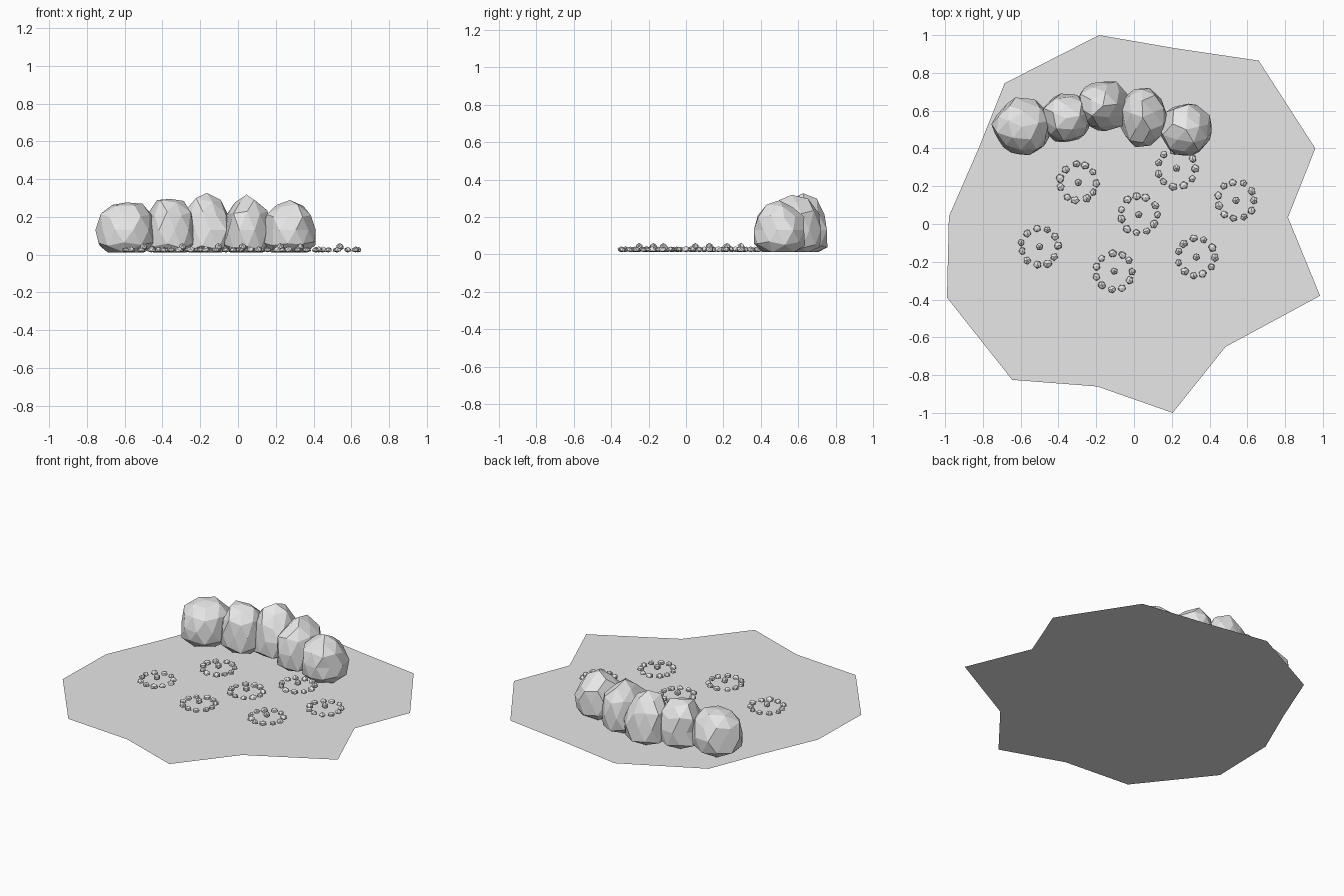
import bpy, bmesh, math, random
from mathutils import Vector

cube = bpy.data.objects.get("Cube")
if cube:
    bpy.data.objects.remove(cube)

random.seed(4)
stone = bpy.data.materials.new("plain grey")
stone.use_nodes = True
stone.diffuse_color = (0.8, 0.8, 0.8, 1)
stone.node_tree.nodes["Principled BSDF"].inputs["Base Color"].default_value = (0.8, 0.8, 0.8, 1)
FLOOR = 0.012


def finish(name, bm):
    mesh = bpy.data.meshes.new(name)
    bm.to_mesh(mesh)
    bm.free()
    mesh.materials.append(stone)
    obj = bpy.data.objects.new(name, mesh)
    bpy.context.collection.objects.link(obj)
    return obj


def add_rock(bm, centre, size, detail, jitter, turn=0.0):
    """Rough faceted stone, flattened where it rests on the ground."""
    verts = bmesh.ops.create_icosphere(bm, subdivisions=detail, radius=1)["verts"]
    spin = random.uniform(0, math.tau)
    for v in verts:
        p = v.co * random.uniform(1 - jitter, 1 + jitter * 0.4)
        x = p.x * math.cos(spin) - p.y * math.sin(spin)
        y = p.x * math.sin(spin) + p.y * math.cos(spin)
        # Steepen the flanks below the middle
        if p.z < 0:
            reach = math.hypot(x, y)
            if reach > 0.3:
                grow = min(1.3, max(1, 0.95 / reach))
                x, y = x * grow, y * grow
        x, y = x * size[0], y * size[1]
        v.co = (centre[0] + x * math.cos(turn) - y * math.sin(turn),
                centre[1] + x * math.sin(turn) + y * math.cos(turn),
                max(FLOOR, centre[2] + p.z * size[2]))
    return verts


# Flat ground sheet with a ragged outline
outline = [(-0.185, 1), (0.22, 0.93), (0.66, 0.865), (0.96, 0.4), (0.815, 0.035),
           (0.985, -0.38), (0.485, -0.65), (0.205, -1), (-0.195, -0.86),
           (-0.645, -0.825), (-0.99, -0.39), (-0.98, 0.04), (-0.825, 0.395),
           (-0.685, 0.745)]
bm = bmesh.new()
bm.faces.new([bm.verts.new((x, y, 0)) for x, y in reversed(outline)])
finish("ground", bm)

# Curved row of boulders: centre x, y, half widths, top height
boulders = [(-0.59, 0.515, 0.16, 0.155, 0.29), (-0.36, 0.56, 0.14, 0.135, 0.31),
            (-0.165, 0.625, 0.145, 0.14, 0.325), (0.045, 0.565, 0.13, 0.16, 0.32),
            (0.275, 0.5, 0.145, 0.145, 0.285)]
for i, (x, y, rx, ry, top) in enumerate(boulders):
    bm = bmesh.new()
    add_rock(bm, (x, y, 0.13), (rx, ry, top - 0.13), 2, 0.11)
    bmesh.ops.remove_doubles(bm, verts=bm.verts[:], dist=0.012)
    bmesh.ops.dissolve_limit(bm, angle_limit=math.radians(9),
                             verts=bm.verts[:], edges=bm.edges[:])
    finish(f"boulder_{i + 1}", bm)

# Rings of pebbles, each around a small middle stone
rings = [(-0.295, 0.22), (0.225, 0.295), (0.54, 0.125), (0.025, 0.05),
         (-0.5, -0.12), (0.33, -0.175), (-0.105, -0.25)]
COUNT = 11
for i, (cx, cy) in enumerate(rings):
    bm = bmesh.new()
    for k in range(COUNT):
        a = math.tau * (k + random.uniform(-0.12, 0.12)) / COUNT
        r = random.uniform(0.094, 0.1)
        size = Vector((0.021, 0.023, 0.017)) * random.uniform(0.85, 1.1)
        add_rock(bm, (cx + r * math.cos(a), cy + r * math.sin(a), 0.026),
                 size, 1, 0.2, a)
    finish(f"pebble_ring_{i + 1}", bm)
    bm = bmesh.new()
    add_rock(bm, (cx, cy, 0.041), (0.021, 0.021, 0.021), 1, 0.06)
    finish(f"middle_stone_{i + 1}", bm)

for obj in bpy.context.collection.objects:
    if obj.type == "MESH":
        obj.data.shade_flat()
